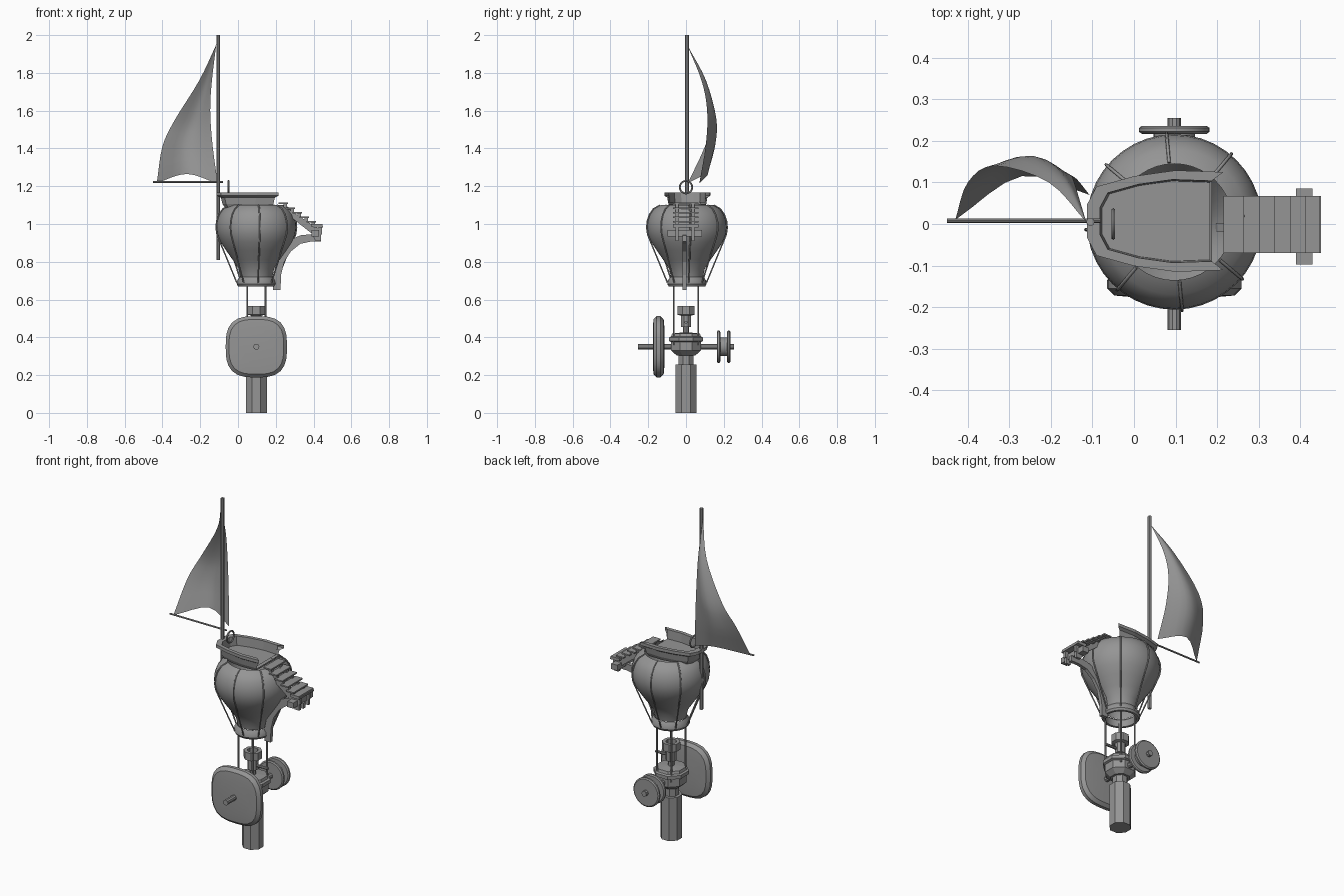
import bpy, bmesh, math
from mathutils import Vector

if "Cube" in bpy.data.objects:
    bpy.data.objects.remove(bpy.data.objects["Cube"])

grey = bpy.data.materials.new("plain grey")
grey.use_nodes = True
COLOR = (0.3, 0.3, 0.3, 1)
grey.diffuse_color = COLOR
grey.node_tree.nodes["Principled BSDF"].inputs["Base Color"].default_value = COLOR
CX = 0.097  # shared axis of balloon and engine


def finish(name, verts, faces, smooth=False):
    me = bpy.data.meshes.new(name)
    me.from_pydata([tuple(v) for v in verts], [], faces)
    bm = bmesh.new()
    bm.from_mesh(me)
    bmesh.ops.recalc_face_normals(bm, faces=bm.faces)
    bm.to_mesh(me)
    bm.free()
    me.materials.append(grey)
    ob = bpy.data.objects.new(name, me)
    bpy.context.collection.objects.link(ob)
    if smooth:
        bpy.ops.object.select_all(action='DESELECT')
        ob.select_set(True)
        bpy.context.view_layer.objects.active = ob
        bpy.ops.object.shade_smooth_by_angle(angle=math.radians(35))
    return ob


def loft(name, rings, smooth=False, caps=True, skip=None):
    """Skin a list of equal closed rings."""
    n = len(rings[0])
    verts = [p for r in rings for p in r]
    faces = [(i * n + j, i * n + (j + 1) % n, (i + 1) * n + (j + 1) % n, (i + 1) * n + j)
             for i in range(len(rings) - 1) for j in range(n) if not (skip and skip(i, j))]
    if caps:
        faces += [tuple(range(n)), tuple(range((len(rings) - 1) * n, len(rings) * n))]
    return finish(name, verts, faces, smooth)


def turned(name, profile, sides, axis='z', center=(CX, 0, 0), power=2, turn=0, **kw):
    """Lathe (radius, height) pairs; power above 2 squares the outline off."""
    rings = []
    for r, h in profile:
        ring = []
        for k in range(sides):
            a = 2 * math.pi * (k + turn) / sides
            c, s = math.cos(a), math.sin(a)
            f = r / (abs(c) ** power + abs(s) ** power) ** (1 / power)
            local = {'z': (f * c, f * s, h), 'y': (f * c, h, f * s), 'x': (h, f * c, f * s)}[axis]
            ring.append(Vector(center) + Vector(local))
        rings.append(ring)
    return loft(name, rings, **kw)


def box(name, lo, hi):
    rings = [[(lo[0], lo[1], z), (hi[0], lo[1], z), (hi[0], hi[1], z), (lo[0], hi[1], z)]
             for z in (lo[2], hi[2])]
    return loft(name, rings)


def plate(name, outline, y0, y1):
    """Extrude an x-z outline along y."""
    return loft(name, [[(x, y, z) for x, z in outline] for y in (y0, y1)])


def tube(name, points, radius):
    cu = bpy.data.curves.new(name, 'CURVE')
    cu.dimensions = '3D'
    cu.bevel_depth = radius
    cu.bevel_resolution = 1
    cu.use_fill_caps = True
    sp = cu.splines.new('POLY')
    sp.points.add(len(points) - 1)
    for p, q in zip(sp.points, points):
        p.co = (*q, 1)
    cu.materials.append(grey)
    ob = bpy.data.objects.new(name, cu)
    bpy.context.collection.objects.link(ob)


# Balloon with its rolled bottom collar
skin = [(.085, .72), (.095, .765), (.125, .81), (.16, .86), (.19, .905), (.206, .945), (.211, .98),
        (.208, 1.015), (.196, 1.05), (.175, 1.08), (.14, 1.1)]
turned("balloon", skin, 40, center=(CX, .005, 0), smooth=True, caps=False)
turned("collar", [(.083, .67), (.097, .67), (.104, .682), (.102, .70), (.088, .72), (.08, .71), (.083, .67)],
       32, center=(CX, .005, 0), smooth=True, caps=False)

# Ropes over the balloon, pulled straight down to the collar
for k in range(8):
    a = math.radians(-85 + 45 * k)
    path = [(.104, .69)] + [(r + .003, z) for r, z in skin[4:]]
    tube(f"rope_{k}", [(CX + r * math.cos(a), .005 + r * math.sin(a), z) for r, z in path], .004)

# Open boat-like basket; the rim is left open towards the stairs
side = [(.215, .118), (.10, .122), (0, .108), (-.09, .083)]
outline = side + [(-.113, .04), (-.113, -.04)] + [(x, -y) for x, y in reversed(side)]
levels = [(.74, 1.085), (.82, 1.105), (.87, 1.14), (1, 1.15), (1, 1.168), (.82, 1.168), (.79, 1.115)]
rings = [[(.06 + (x - .06) * s, .007 + y * s, z) for x, y in outline] for s, z in levels]
loft("basket", rings, skip=lambda i, j: j == len(outline) - 1 and i > 0)

# Mooring ring in the basket
turned("mooring_ring", [(.033 + .005 * math.cos(t * math.pi / 3), .005 * math.sin(t * math.pi / 3))
                        for t in range(7)], 20, axis='x', center=(-.05, 0, 1.195), smooth=True, caps=False)

# Mast and boom
turned("mast", [(.01, .81), (.01, 2)], 8, center=(-.105, .005, 0), smooth=True)
turned("boom", [(.005, -.45), (.005, -.08)], 8, axis='x', center=(0, .008, 1.222), smooth=True)

# Sail: each row gives luff, belly and leech points, bottom to top
rows = [[(-.107, .07, 1.213), (-.27, .115, 1.265), (-.43, .01, 1.217)],
        [(-.135, .105, 1.42), (-.27, .155, 1.42), (-.4, .10, 1.41)],
        [(-.147, .112, 1.6), (-.23, .16, 1.56), (-.335, .14, 1.55)],
        [(-.138, .082, 1.76), (-.165, .105, 1.76), (-.205, .1, 1.76)],
        [(-.115, .005, 1.95)] * 3]


def spline(pts, t):
    """Catmull-Rom point along a list of points, t from 0 to 1."""
    p = [Vector(q) for q in pts]
    p = [2 * p[0] - p[1]] + p + [2 * p[-1] - p[-2]]
    s = t * (len(pts) - 1)
    i = min(int(s), len(pts) - 2)
    f = s - i
    a, b, c, d = p[i:i + 4]
    return b + .5 * f * (c - a + f * (2 * a - 5 * b + 4 * c - d + f * (3 * (b - c) + d - a)))


NU, NV = 8, 16
sail = [spline([spline(col, v / NV) for col in zip(*rows)], u / NU)
        for v in range(NV + 1) for u in range(NU + 1)]
finish("sail", sail, [(v * (NU + 1) + u, v * (NU + 1) + u + 1, (v + 1) * (NU + 1) + u + 1, (v + 1) * (NU + 1) + u)
                      for v in range(NV) for u in range(NU)], smooth=True)

# Stairs: treads, stringers, landing and curved support
for k in range(6):
    x, z = .215 + .037 * k, 1.113 - .0245 * k
    box(f"tread_{k}", (x, -.07, z - .008), (x + .05, .067, z))
    for y in (-.048, .038):
        box(f"riser_{k}", (x + .025, y - .008, z - .045), (x + .045, y + .008, z - .004))
for y in (-.048, .038):
    plate("stringer", [(.23, 1.09), (.25, 1.09), (.44, .965), (.44, .91), (.41, .91), (.39, .95), (.25, 1.06)],
          y - .008, y + .008)
box("landing", (.39, -.07, .985), (.447, .067, 1.0))
box("landing_beam", (.39, -.097, .935), (.43, .085, .968))
plate("curved_support", [(.185, .65), (.225, .65), (.228, .73), (.245, .80), (.28, .855), (.33, .895), (.385, .907),
                         (.44, .907), (.44, .94), (.38, .945), (.33, .94), (.285, .92), (.245, .85), (.2, .79),
                         (.185, .72)], -.018, .002)

# Suspension rods between collar and engine
for x in (-.048, .048):
    for y in (-.065, .065):
        turned("suspension_rod", [(.005, .36), (.005, .69)], 8, center=(CX + x, y, 0), smooth=True)

# Engine column, hub and head
turned("column", [(.06, 0), (.06, .255), (.05, .255)], 8, turn=.5)
turned("neck", [(.042, .25), (.042, .32)], 8, turn=.5)
turned("hub", [(.055, .305), (.085, .33), (.085, .375), (.097, .38), (.097, .4), (.085, .405), (.08, .42),
               (.03, .425)], 8, turn=.5)
turned("head_shaft", [(.017, .41), (.017, .47)], 10, smooth=True)
turned("head", [(.03, .455), (.03, .515), (.05, .52), (.05, .565), (.03, .565), (.03, .535)], 8, turn=.5)
turned("lever", [(.008, 0), (.008, .1)], 8, axis='x', center=(CX, 0, .48), smooth=True)

# Axle, squarish flywheel and rear pulley
hub_center = (CX, 0, .35)
turned("axle", [(.016, -.255), (.016, .255)], 10, axis='y', center=hub_center, smooth=True)
turned("flywheel", [(.1, -.176), (.145, -.172), (.162, -.155), (.162, -.135), (.145, -.118), (.1, -.114)],
       32, axis='y', center=hub_center, power=3, smooth=True)
turned("pulley", [(.078, .163), (.085, .168), (.085, .177), (.078, .182), (.05, .182), (.05, .217), (.078, .217),
                  (.085, .222), (.085, .231), (.078, .236)], 28, axis='y', center=hub_center, smooth=True)
